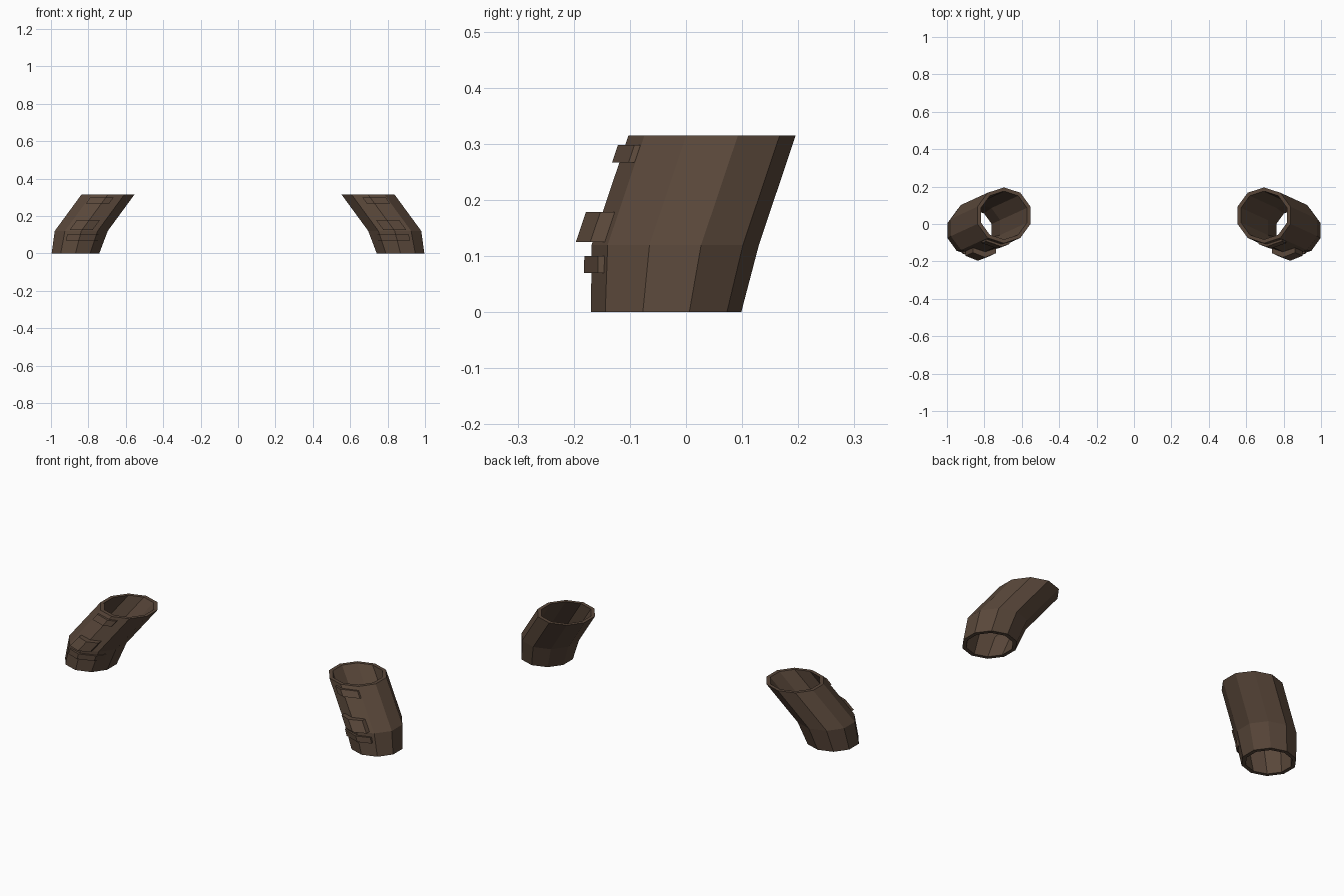
import bpy, bmesh
from math import sin, cos, tau

if "Cube" in bpy.data.objects:
    bpy.data.objects.remove(bpy.data.objects["Cube"])

# Sleeve axis: (z, centre x, centre y, radius)
STATIONS = [(0.0, 0.869, -0.0355, 0.134), (0.12, 0.838, -0.019, 0.149), (0.315, 0.695, 0.0465, 0.149)]
SIDES = 10
WALL = 0.02

leather = bpy.data.materials.new("brown_leather")
leather.diffuse_color = (0.10, 0.063, 0.042, 1)
leather.use_nodes = True
leather.node_tree.nodes["Principled BSDF"].inputs["Base Color"].default_value = leather.diffuse_color


def station(z):
    a, b = STATIONS[:2] if z <= 0.12 else STATIONS[1:]
    t = (z - a[0]) / (b[0] - a[0])
    return [p + (q - p) * t for p, q in zip(a, b)]


def finish(bm, name):
    bmesh.ops.recalc_face_normals(bm, faces=bm.faces)
    mesh = bpy.data.meshes.new(name)
    bm.to_mesh(mesh)
    bm.free()
    mesh.materials.append(leather)
    obj = bpy.data.objects.new(name, mesh)
    bpy.context.collection.objects.link(obj)
    obj.modifiers.new("mirror_pair", 'MIRROR').use_mirror_merge = False


def bridge(bm, a, b):
    n = len(a)
    for i in range(n):
        j = (i + 1) % n
        bm.faces.new((a[i], a[j], b[j], b[i]))


# Bent ten-sided tube with an inner wall and open ends
def sleeve():
    bm = bmesh.new()

    def ring(s, inset):
        z, x, y, r = s
        return [bm.verts.new((x + (r - inset) * sin(tau * i / SIDES),
                              y - (r - inset) * cos(tau * i / SIDES), z)) for i in range(SIDES)]
    loops = [ring(s, 0) for s in STATIONS] + [ring(s, WALL) for s in reversed(STATIONS)]
    for k in range(len(loops)):
        bridge(bm, loops[k], loops[(k + 1) % len(loops)])
    finish(bm, "sleeve")


# Raised pad following the facets at the front of the sleeve
def strap(name, z0, z1, x0, x1, height):
    bm = bmesh.new()

    def section(z):
        _, cx, cy, r = station(z)
        corners = [(r * sin(tau * i / SIDES), -r * cos(tau * i / SIDES)) for i in range(-2, 3)]

        def on_facet(x):
            for (ax, ay), (bx, by) in zip(corners, corners[1:]):
                if ax <= x <= bx:
                    return (x, ay + (by - ay) * (x - ax) / (bx - ax))
        line = [on_facet(x0)] + [c for c in corners if x0 < c[0] < x1] + [on_facet(x1)]
        out = 1 + height / r
        inn = 1 - 0.006 / r
        pts = [(x, y * out) for x, y in line] + [(x, y * inn) for x, y in reversed(line)]
        return [bm.verts.new((cx + x, cy + y, z)) for x, y in pts]
    low, high = section(z0), section(z1)
    bridge(bm, low, high)
    n = len(low)
    for s in (low, high):
        for i in range(n // 2 - 1):
            bm.faces.new((s[i], s[i + 1], s[n - 2 - i], s[n - 1 - i]))
    finish(bm, name)


sleeve()
strap("lower_strap", 0.07, 0.10, -0.115, 0.07, 0.013)
strap("buckle_pad", 0.125, 0.178, -0.057, 0.066, 0.03)
strap("upper_strap", 0.267, 0.298, -0.042, 0.083, 0.013)
